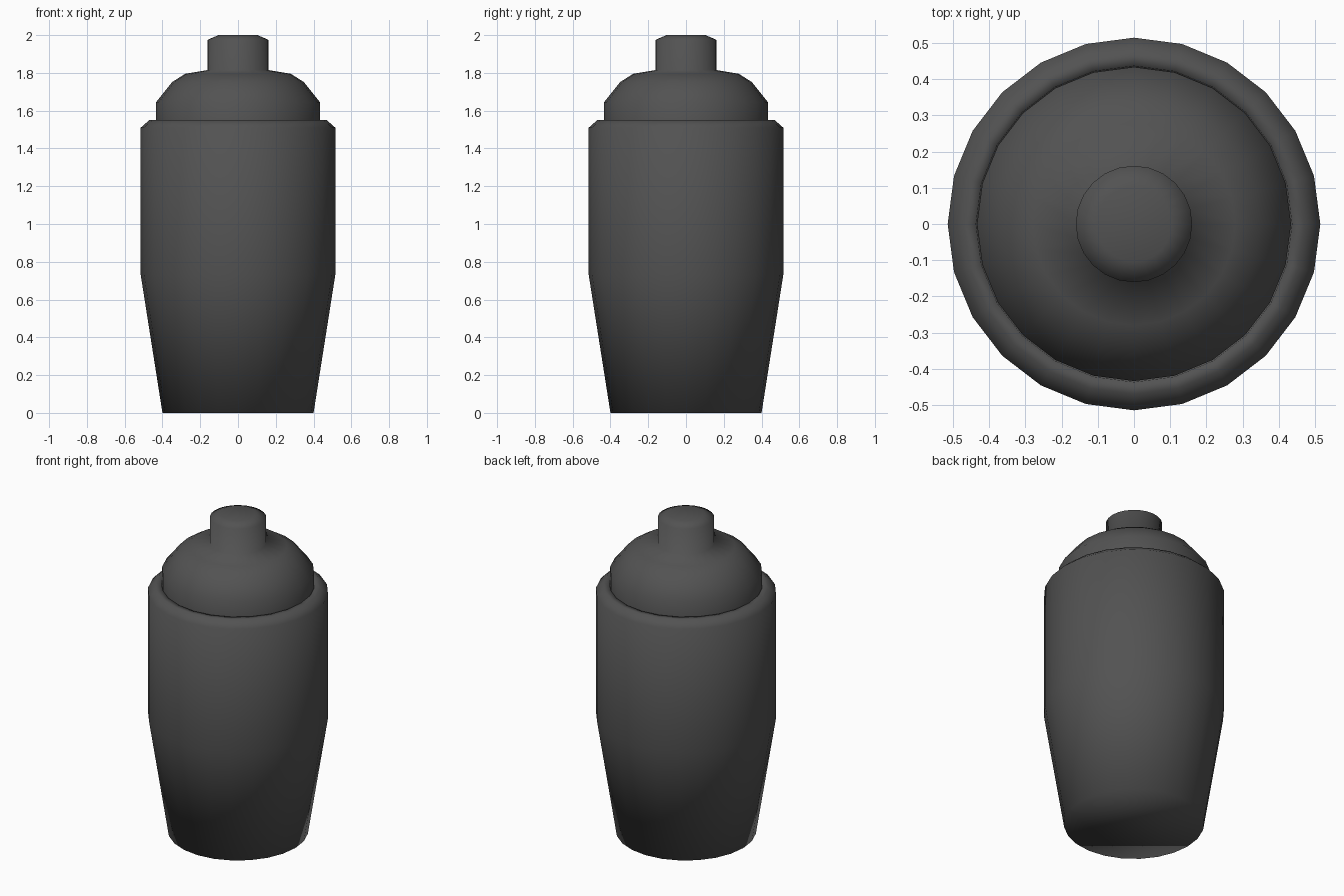
import bpy
from math import cos, sin, tau

SIDES = 24

default = bpy.data.objects.get("Cube")
if default:
    bpy.data.objects.remove(default, do_unlink=True)

# Single dark metal colour
metal = bpy.data.materials.new("dark_grey_metal")
metal.use_nodes = True
colour = (0.085, 0.085, 0.085, 1)
metal.diffuse_color = colour
metal.node_tree.nodes["Principled BSDF"].inputs["Base Color"].default_value = colour


def lathe(name, profile, cap_bottom=False, cap_top=False):
    """Turn a (radius, height) profile around z, with optional flat caps."""
    verts = [(r * cos(tau * i / SIDES), r * sin(tau * i / SIDES), z)
             for r, z in profile for i in range(SIDES)]
    faces = []
    for ring in range(len(profile) - 1):
        a, b = ring * SIDES, (ring + 1) * SIDES
        for i in range(SIDES):
            j = (i + 1) % SIDES
            faces.append((a + i, a + j, b + j, b + i))
    if cap_bottom:
        faces.append(tuple(reversed(range(SIDES))))
    if cap_top:
        faces.append(tuple(range(len(verts) - SIDES, len(verts))))
    mesh = bpy.data.meshes.new(name)
    mesh.from_pydata(verts, [], faces)
    mesh.materials.append(metal)
    mesh.shade_smooth()
    obj = bpy.data.objects.new(name, mesh)
    bpy.context.collection.objects.link(obj)
    return obj


# Tapered cup with a chamfered rim that turns down inside
lathe("shaker_cup", [(0.40, 0), (0.515, 0.73), (0.515, 1.51),
                     (0.47, 1.55), (0.437, 1.55), (0.432, 1.51)], cap_bottom=True)

# Domed lid with its raised cap
lathe("domed_lid_and_cap", [(0.434, 1.50), (0.434, 1.645), (0.348, 1.752),
                            (0.28, 1.795), (0.161, 1.815), (0.161, 1.975),
                            (0.104, 2.0)], cap_top=True)
